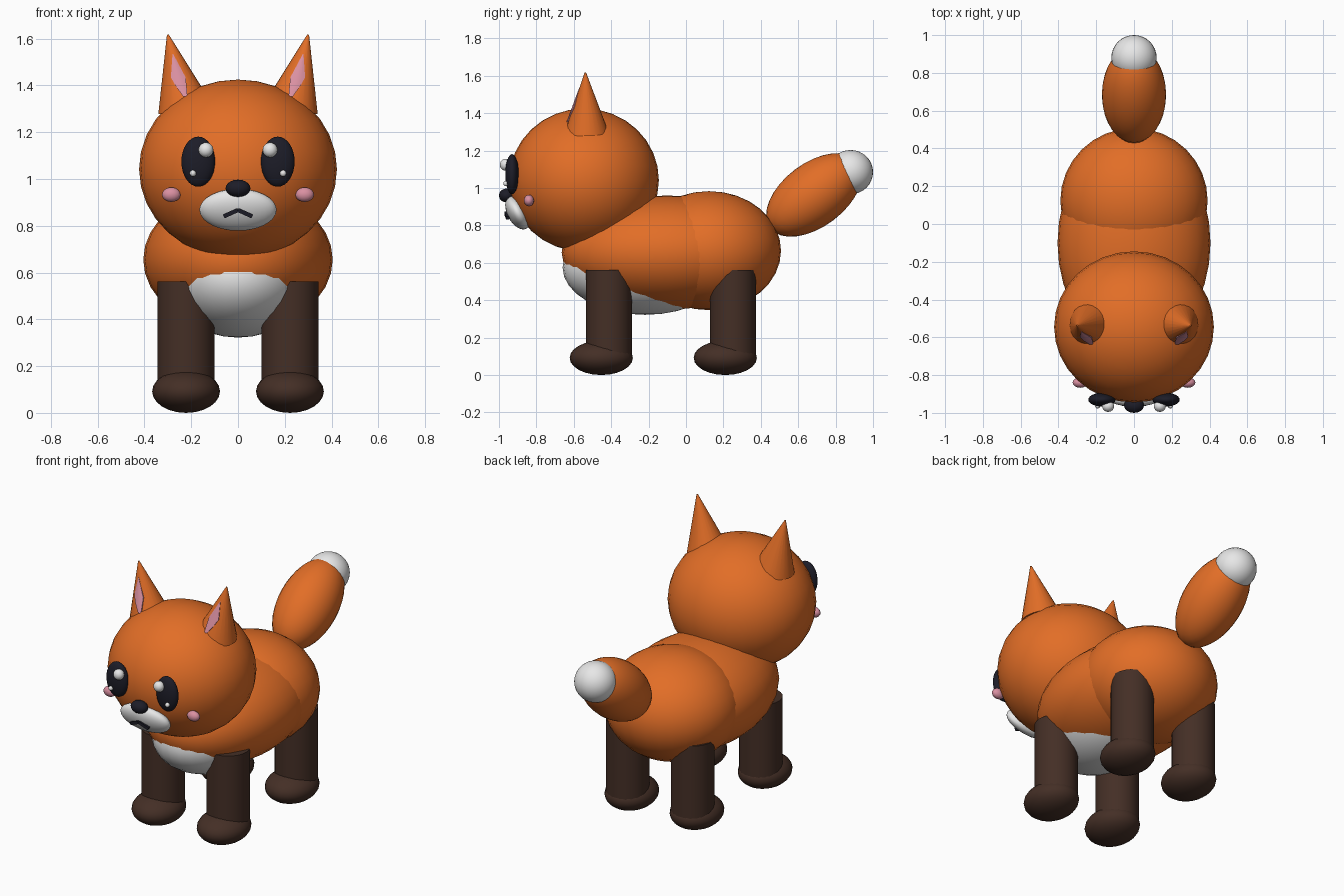
import bpy, bmesh, math
from mathutils import Matrix, Vector

if "Cube" in bpy.data.objects:
    bpy.data.objects.remove(bpy.data.objects["Cube"])


def material(name, color):
    m = bpy.data.materials.new(name)
    m.diffuse_color = (*color, 1)
    m.use_nodes = True
    m.node_tree.nodes["Principled BSDF"].inputs["Base Color"].default_value = m.diffuse_color
    return m


ORANGE = material("orange fur", (0.76, 0.155, 0.02))
WHITE = material("white fur", (0.80, 0.80, 0.80))
BROWN = material("dark brown", (0.058, 0.028, 0.019))
DARK = material("near black", (0.012, 0.012, 0.021))
PINK = material("pink", (0.70, 0.28, 0.36))


def finish(name, bm, mat, matrix):
    """Turn a bmesh into a smooth shaded object."""
    bm.transform(matrix)
    bmesh.ops.recalc_face_normals(bm, faces=bm.faces)
    mesh = bpy.data.meshes.new(name)
    bm.to_mesh(mesh)
    bm.free()
    mesh.materials.append(mat)
    obj = bpy.data.objects.new(name, mesh)
    bpy.context.collection.objects.link(obj)
    bpy.ops.object.select_all(action='DESELECT')
    obj.select_set(True)
    bpy.context.view_layer.objects.active = obj
    bpy.ops.object.shade_smooth_by_angle(angle=math.radians(40))
    return obj


def ellipsoid(name, loc, radii, mat, tilt=0, seg=32, rings=16):
    bm = bmesh.new()
    bmesh.ops.create_uvsphere(bm, u_segments=seg, v_segments=rings, radius=1)
    matrix = (Matrix.Translation(loc) @ Matrix.Rotation(math.radians(tilt), 4, 'X')
              @ Matrix.Diagonal((*radii, 1)))
    return finish(name, bm, mat, matrix)


def cone(name, base, tip, r1, r2, mat, seg=24):
    base, tip = Vector(base), Vector(tip)
    axis = tip - base
    bm = bmesh.new()
    bmesh.ops.create_cone(bm, cap_ends=True, segments=seg, radius1=r1, radius2=r2,
                          depth=axis.length)
    matrix = (Matrix.Translation((base + tip) / 2)
              @ axis.to_track_quat('Z', 'Y').to_matrix().to_4x4())
    return finish(name, bm, mat, matrix)


# Body, hips, belly and head
ellipsoid("body", (0, -0.10, 0.655), (0.405, 0.565, 0.305), ORANGE)
ellipsoid("hips", (0, 0.123, 0.665), (0.39, 0.385, 0.318), ORANGE)
ellipsoid("belly", (0, -0.22, 0.575), (0.31, 0.44, 0.253), WHITE)
ellipsoid("head", (0, -0.545, 1.042), (0.423, 0.40, 0.383), ORANGE)

# Tail with white tip
ellipsoid("tail", (0, 0.685, 0.963), (0.17, 0.295, 0.17), ORANGE, tilt=37)
ellipsoid("tail_tip", (0, 0.88, 1.085), (0.12, 0.12, 0.118), WHITE)

# Muzzle and nose
ellipsoid("muzzle", (0, -0.90, 0.868), (0.165, 0.055, 0.097), WHITE, tilt=28)
ellipsoid("nose", (0, -0.960, 0.96), (0.053, 0.04, 0.037), DARK, seg=16, rings=10)


def inner_ear(name, s, base, tip, r):
    """Thin kite hugging the front of the ear cone."""
    base, tip = Vector(base), Vector(tip)
    axis = (tip - base).normalized()
    side = Vector((axis.z, 0, -axis.x))
    length = (tip - base).length
    rows = [(1.534, 0.277, 0.280), (1.435, 0.224, 0.287),
            (1.40, 0.220, 0.268), (1.353, 0.216, 0.235)]   # z, inner x, outer x
    bm = bmesh.new()
    grid = []
    for z, xa, xb in rows:
        row = []
        for k in range(5):
            x = s * (xa + (xb - xa) * k / 4)
            d = Vector((x, base.y, z)) - base
            rad = r * (1 - d.dot(axis) / length)
            depth = math.sqrt(max(rad ** 2 - d.dot(side) ** 2, 0))
            row.append([bm.verts.new((x, base.y - depth + o, z)) for o in (-0.009, 0.004)])
        grid.append(row)
    for i in range(3):
        for k in range(4):
            for o in (0, 1):
                bm.faces.new([grid[i][k][o], grid[i][k + 1][o],
                              grid[i + 1][k + 1][o], grid[i + 1][k][o]])
    border = [e for e in bm.edges if e.is_boundary]
    bmesh.ops.bridge_loops(bm, edges=border)
    finish(name, bm, PINK, Matrix())


for s, label in ((-1, "right"), (1, "left")):
    # Ears
    base, tip = (s * 0.228, -0.532, 1.303), (s * 0.300, -0.538, 1.617)
    cone(f"ear_{label}", base, tip, 0.116, 0.004, ORANGE)
    inner_ear(f"inner_ear_{label}", s, base, tip, 0.116)

    # Eyes, highlights and cheeks
    ellipsoid(f"eye_{label}", (s * 0.17, -0.930, 1.074), (0.072, 0.036, 0.107), DARK, seg=24)
    ellipsoid(f"eye_highlight_{label}", (s * 0.137, -0.965, 1.124), (0.032, 0.03, 0.032),
              WHITE, seg=16, rings=10)
    ellipsoid(f"eye_glint_{label}", (s * 0.193, -0.963, 1.024), (0.014, 0.014, 0.014),
              WHITE, seg=12, rings=8)
    ellipsoid(f"cheek_{label}", (s * 0.285, -0.840, 0.933), (0.04, 0.027, 0.031),
              PINK, seg=16, rings=10)

    # Mouth stroke
    bm = bmesh.new()
    bmesh.ops.create_cube(bm, size=1)
    finish(f"mouth_{label}", bm, DARK,
           Matrix.Translation((s * 0.030, -0.957, 0.854))
           @ Matrix.Rotation(s * math.radians(24), 4, 'Y')
           @ Matrix.Rotation(s * math.radians(8), 4, 'Z')
           @ Matrix.Diagonal((0.066, 0.02, 0.018, 1)))

    # Legs and paws
    for y, end in ((-0.412, "front"), (0.251, "back")):
        cone(f"{end}_leg_{label}", (s * 0.222, y, 0.08), (s * 0.222, y, 0.562),
             0.122, 0.122, BROWN)
        ellipsoid(f"{end}_paw_{label}", (s * 0.222, y - 0.041, 0.092), (0.145, 0.169, 0.092),
                  BROWN, seg=24, rings=12)
